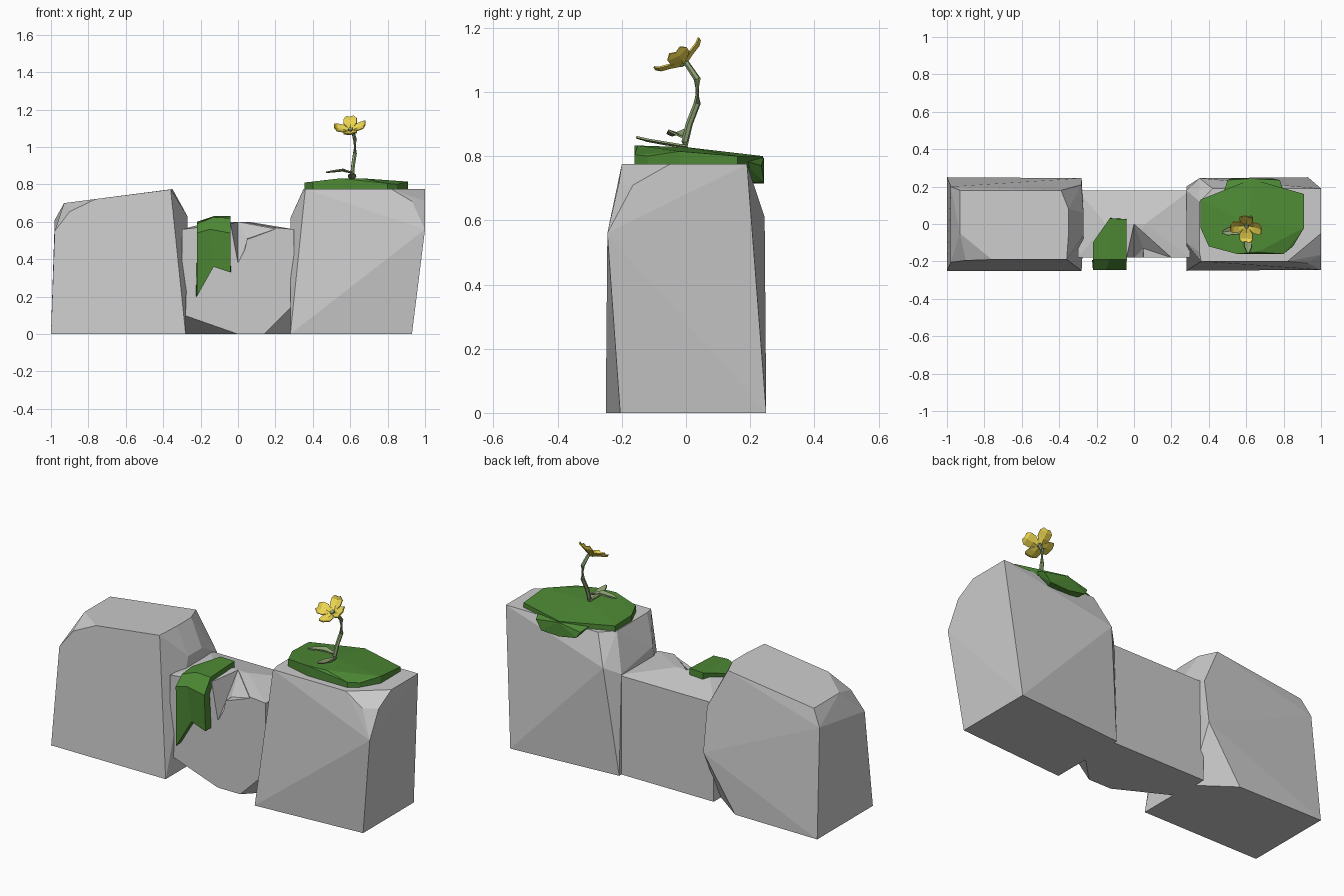
import bpy, bmesh, math
from mathutils import Vector

if "Cube" in bpy.data.objects:
    bpy.data.objects.remove(bpy.data.objects["Cube"])


def paint(name, rgb):
    m = bpy.data.materials.new(name)
    m.diffuse_color = (*rgb, 1)
    m.use_nodes = True
    m.node_tree.nodes["Principled BSDF"].inputs["Base Color"].default_value = m.diffuse_color
    return m


MOSS = paint("moss_green", (0.075, 0.25, 0.035))
STEM = paint("stem_green", (0.27, 0.36, 0.17))
YELLOW = paint("petal_yellow", (0.85, 0.68, 0.08))


def finish(name, bm, mat=None):
    bmesh.ops.recalc_face_normals(bm, faces=bm.faces)
    me = bpy.data.meshes.new(name)
    bm.to_mesh(me)
    bm.free()
    ob = bpy.data.objects.new(name, me)
    bpy.context.collection.objects.link(ob)
    if mat:
        me.materials.append(mat)
    return ob


def hull(name, pts, mat=None):
    """Faceted solid wrapped around a few corner points."""
    bm = bmesh.new()
    vs = [bm.verts.new(p) for p in pts]
    bmesh.ops.convex_hull(bm, input=vs)
    bmesh.ops.delete(bm, geom=[v for v in bm.verts if not v.link_faces], context='VERTS')
    bmesh.ops.dissolve_limit(bm, angle_limit=math.radians(3), verts=bm.verts, edges=bm.edges)
    return finish(name, bm, mat)


def sheet(name, rows, mat, thick, offset=-1):
    """Grid of points turned into a thick sheet."""
    bm = bmesh.new()
    g = [[bm.verts.new(p) for p in r] for r in rows]
    for a, b in zip(g, g[1:]):
        for i in range(len(a) - 1):
            bm.faces.new((a[i], b[i], b[i + 1], a[i + 1]))
    ob = finish(name, bm, mat)
    s = ob.modifiers.new("thickness", 'SOLIDIFY')
    s.thickness, s.offset = thick, offset
    return ob


# Left rock
hull("left_rock", [
    (-1, -.25, 0), (-1, .25, 0), (-.28, -.25, 0), (-.48, .245, 0), (-.28, .1, 0),
    (-.28, .245, .3), (-.28, .21, .55), (-.98, -.205, .55), (-.98, .2, .61),
    (-.9, -.195, .655), (-.76, -.19, .722), (-.93, -.05, .70), (-.93, .18, .70),
    (-.36, -.19, .773), (-.35, -.05, .775), (-.35, .08, .775), (-.39, .18, .77),
    (-.27, -.06, .63), (-.27, .06, .63)])

# Right rock
hull("right_rock", [
    (.28, -.25, 0), (.93, -.205, 0), (.93, .25, 0), (.28, .2, 0),
    (1, -.245, .56), (.93, -.21, .71), (1, -.165, .71), (.82, -.2, .775), (1, -.05, .775),
    (1, .19, .775), (.42, .19, .775), (.35, .12, .775), (.35, -.15, .775), (.36, -.2, .775),
    (.35, .245, .61), (.28, .18, .57), (.28, -.1, .62)])

# Middle rock with a notch and a chipped edge cut into the front
middle = hull("middle_rock", [
    (0, -.18, 0), (.14, -.18, 0), (.3, -.18, .16), (.3, -.02, 0), (-.3, -.18, .105),
    (-.15, -.18, .07), (-.3, -.02, 0), (-.3, .18, 0), (.3, .18, 0),
    (-.3, -.18, .56), (-.04, -.18, .59), (.2, -.18, .565), (.3, -.18, .56),
    (-.3, .18, .56), (.3, .18, .56), (-.15, 0, .6), (.06, 0, .6)])
cuts = {
    "notch_cutter": [(0, 0, .6), (0, -.18, .38), (-.04, -.18, .59), (.05, -.13, .51),
                     (0, -.3, .3), (-.05, -.3, .66), (.07, -.3, .62), (0, 0, .66)],
    "chip_cutter": [(0, 0, .6), (.05, -.13, .51), (.2, -.18, .562), (.05, -.3, .5),
                    (.22, -.3, .56), (0, 0, .68), (.22, -.2, .68), (0, -.3, .68)]}
for name, pts in cuts.items():
    c = hull(name, pts)
    c.hide_render = True
    c.hide_viewport = True
    b = middle.modifiers.new(name, 'BOOLEAN')
    b.operation, b.object, b.solver = 'DIFFERENCE', c, 'EXACT'

# Moss cap on the right rock, with a flap over the back
rim = [(.355, .13, .805), (.63, .24, .80), (.91, .16, .80), (.91, -.02, .815),
       (.85, -.12, .80), (.8, -.16, .805), (.55, -.16, .833), (.40, -.12, .815), (.355, -.02, .81)]
hull("moss_cap", rim + [(x, y, .765) for x, y, z in rim] + [(.62, 0, .828), (.66, -.15, .833)], MOSS)
hull("moss_flap", [(.48, .17, .79), (.8, .17, .79), (.5, .235, .77), (.63, .243, .795),
                   (.78, .235, .77), (.52, .243, .735), (.63, .243, .715), (.74, .243, .72),
                   (.55, .18, .72), (.72, .18, .715)], MOSS)

# Moss hanging down the middle rock
sheet("hanging_moss", [
    [(-.22, -.1, .60), (-.13, .03, .63), (-.04, .025, .63)],
    [(-.22, -.19, .59), (-.13, -.19, .625), (-.04, -.19, .62)],
    [(-.22, -.245, .54), (-.15, -.245, .56), (-.04, -.245, .54)],
    [(-.22, -.242, .2), (-.13, -.232, .36), (-.04, -.235, .33)]], MOSS, .05)

# Flower stem: hexagonal tube along a bent path
path = [(.61, 0, .81), (.61, -.003, .845), (.615, .01, .9), (.625, .035, .965),
        (.625, .035, 1.04), (.612, 0, 1.092)]
bm = bmesh.new()
rings = []
for i, p in enumerate(map(Vector, path)):
    d = Vector(path[min(i + 1, 5)]) - Vector(path[max(i - 1, 0)])
    q = d.to_track_quat('Z', 'Y')
    r = .011 if i < 5 else .009
    rings.append([bm.verts.new(p + q @ Vector((r * math.cos(a * math.tau / 6),
                  r * math.sin(a * math.tau / 6), 0))) for a in range(6)])
for a, b in zip(rings, rings[1:]):
    for k in range(6):
        bm.faces.new((a[k], a[(k + 1) % 6], b[(k + 1) % 6], b[k]))
bm.faces.new(rings[0])
bm.faces.new(rings[-1])
finish("flower_stem", bm, STEM)

# Leaves: folded strips, one to the left and one to the front
sheet("left_leaf", [
    [(.61, -.005, .865), (.61, -.015, .86), (.61, -.025, .865)],
    [(.56, -.005, .882), (.56, -.03, .872), (.56, -.055, .88)],
    [(.50, -.02, .872), (.50, -.04, .866), (.50, -.06, .872)],
    [(.47, -.038, .866), (.47, -.043, .864), (.47, -.048, .866)]], STEM, .006, 0)
sheet("front_leaf", [
    [(.60, 0, .832), (.61, 0, .828), (.62, 0, .832)],
    [(.588, -.06, .842), (.61, -.06, .836), (.632, -.06, .842)],
    [(.59, -.12, .852), (.61, -.12, .847), (.63, -.12, .852)],
    [(.605, -.155, .86), (.61, -.155, .858), (.615, -.155, .86)]], STEM, .006, 0)

# Flower: four cupped petals facing up and forward
axis = Vector((-.12, -.55, .83)).to_track_quat('Z', 'Y')
centre = Vector((.602, -.01, 1.092))
up = axis.inverted() @ Vector((0, .83, .55))
start = math.atan2(up.y, up.x)
outline = [(.006, .008, 0), (.04, .035, .014), (.07, .036, .024), (.083, .02, .036)]
for k in range(4):
    t = start + k * math.pi / 2
    out, side = Vector((math.cos(t), math.sin(t), 0)), Vector((-math.sin(t), math.cos(t), 0))
    rows = []
    for r, w, h in outline:
        rows.append([centre + axis @ (out * r + side * (w * s) + Vector((0, 0, h - .008 * (s == 0))))
                     for s in (-1, 0, 1)])
    sheet(f"petal_{k + 1}", rows, YELLOW, .005, 0)
hull("flower_heart", [centre + axis @ Vector((.014 * math.cos(a), .014 * math.sin(a), z))
                      for a in [j * math.tau / 6 for j in range(6)] for z in (-.01, .008)], STEM)
